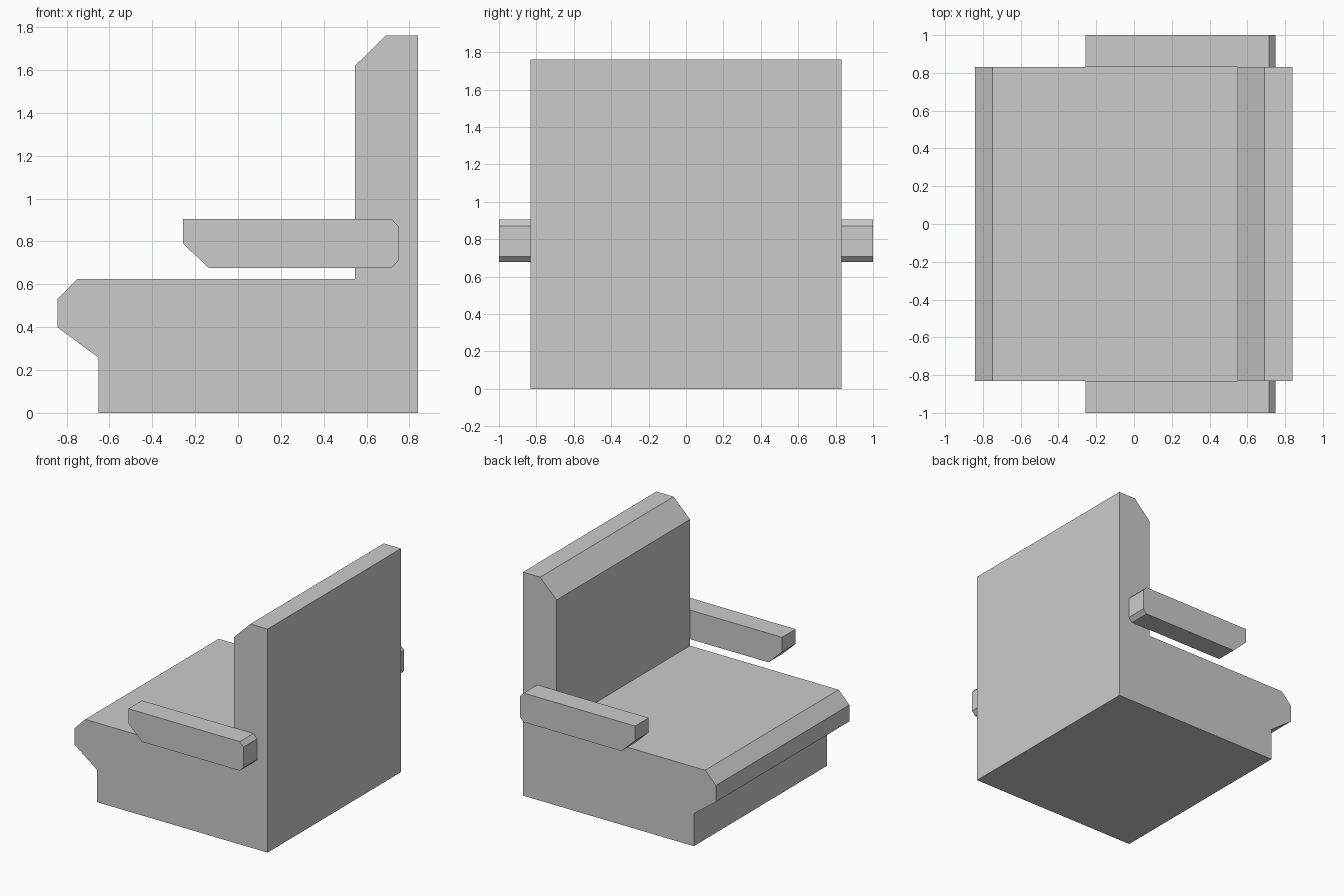
import bpy, bmesh

if "Cube" in bpy.data.objects:
    bpy.data.objects.remove(bpy.data.objects["Cube"])

def prism(name, profile, y0, y1, chamfer, both_ends):
    """Extrude an x/z profile from y0 to y1 and chamfer the rim of its end caps."""
    bm = bmesh.new()
    start = bm.faces.new([bm.verts.new((x, y0, z)) for x, z in profile])
    ext = bmesh.ops.extrude_face_region(bm, geom=[start], use_keep_orig=True)
    moved = [g for g in ext["geom"] if isinstance(g, bmesh.types.BMVert)]
    bmesh.ops.translate(bm, verts=moved, vec=(0, y1 - y0, 0))
    bmesh.ops.recalc_face_normals(bm, faces=bm.faces[:])
    ends = (y0, y1) if both_ends else (y1,)
    caps = [f for f in bm.faces if abs(f.normal.y) > 0.9
            and any(abs(f.calc_center_median().y - e) < 1e-4 for e in ends)]
    for cap in caps:
        depth = -chamfer if cap.normal.y > 0 else chamfer
        verts = list(cap.verts)
        # inset the cap, then pull the old rim back to leave a chamfer
        bmesh.ops.inset_region(bm, faces=[cap], thickness=chamfer, use_even_offset=True)
        bmesh.ops.translate(bm, verts=verts if verts[0] not in cap.verts[:]
                            else [v for v in verts if v not in cap.verts[:]],
                            vec=(0, depth, 0))
    bmesh.ops.recalc_face_normals(bm, faces=bm.faces[:])
    mesh = bpy.data.meshes.new(name)
    bm.to_mesh(mesh)
    bm.free()
    obj = bpy.data.objects.new(name, mesh)
    bpy.context.collection.objects.link(obj)
    return obj

# Seat base and backrest as one side profile
body = [(-0.65, 0), (0.84, 0), (0.84, 1.762), (0.69, 1.762), (0.547, 1.62),
        (0.547, 0.625), (-0.75, 0.625), (-0.843, 0.53), (-0.843, 0.40), (-0.65, 0.257)]
prism("seat_body", body, -0.831, 0.831, 0.02, True)

# Armrest, chamfered on its outer side, mirrored to the other side
arm = [(-0.256, 0.906), (0.716, 0.906), (0.748, 0.872), (0.748, 0.709),
       (0.716, 0.677), (-0.137, 0.677), (-0.256, 0.79)]
armrests = prism("armrests", arm, 0.831, 1.0, 0.01, False)
mirror = armrests.modifiers.new("Mirror", 'MIRROR')
mirror.use_axis = (False, True, False)
mirror.use_mirror_merge = False
